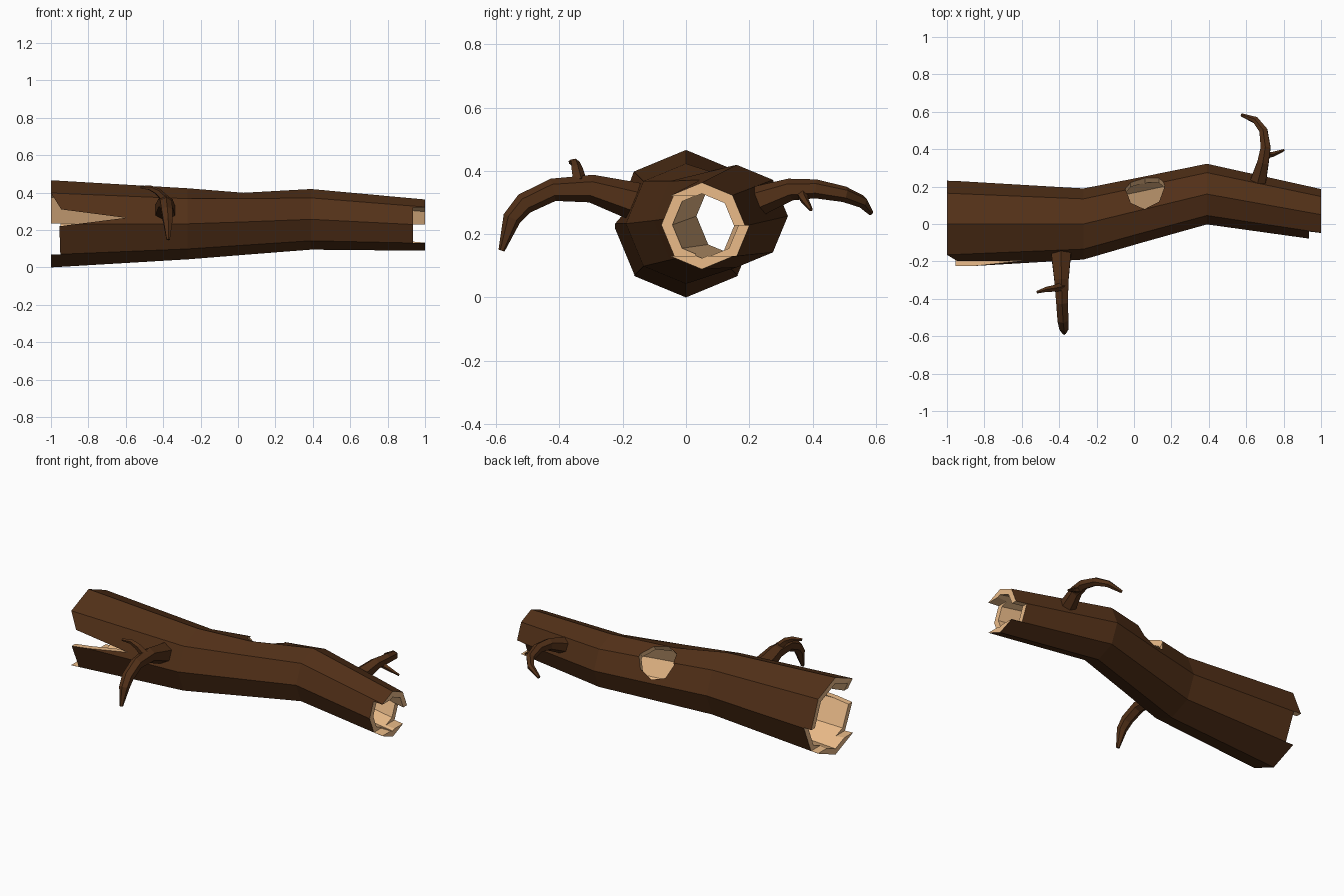
import bpy, bmesh
from math import sin, cos, pi
from mathutils import Vector

if "Cube" in bpy.data.objects:
    bpy.data.objects.remove(bpy.data.objects["Cube"])


def material(name, rgb):
    m = bpy.data.materials.new(name)
    m.diffuse_color = (*rgb, 1)
    m.use_nodes = True
    m.node_tree.nodes["Principled BSDF"].inputs["Base Color"].default_value = m.diffuse_color
    return m


BARK = material("bark", (0.085, 0.03, 0.009))
WOOD = material("bare_wood", (0.83, 0.5, 0.25))


def make_object(name, bm):
    bmesh.ops.recalc_face_normals(bm, faces=bm.faces)
    me = bpy.data.meshes.new(name)
    bm.to_mesh(me)
    bm.free()
    me.materials.append(BARK)
    me.materials.append(WOOD)
    ob = bpy.data.objects.new(name, me)
    bpy.context.collection.objects.link(ob)
    return ob


def bridge(bm, a, b, mat=0):
    n = len(a)
    for i in range(n):
        f = bm.faces.new((a[i], a[(i + 1) % n], b[(i + 1) % n], b[i]))
        f.material_index = mat


# hollow eight-sided trunk: x, centre y, centre z, radius, dip of the top ridge
STATIONS = [(-1, 0, 0.233, 0.233, 0), (-0.27, 0, 0.233, 0.19, 0),
            (0.03, 0.073, 0.243, 0.176, 0.02),
            (0.39, 0.16, 0.257, 0.162, 0), (1, 0.05, 0.226, 0.137, 0)]
WALL = 0.035
bm = bmesh.new()


def trunk_rings(inset):
    rings = []
    for x, y, z, r, dip in STATIONS:
        r -= inset
        rings.append([bm.verts.new((x, y + r * sin(k * pi / 4),
                                    z + r * cos(k * pi / 4) - (dip if k == 0 else 0)))
                      for k in range(8)])
    return rings


outer, inner = trunk_rings(0), trunk_rings(WALL)
for a, b in zip(outer, outer[1:]):
    bridge(bm, a, b, 0)
for a, b in zip(inner, inner[1:]):
    bridge(bm, a, b, 1)
for end in (0, -1):
    bridge(bm, outer[end], inner[end], 1)
trunk = make_object("hollow_trunk", bm)


def prism(name, points, offset):
    """Closed cutter: outline swept along an offset, all bare wood."""
    b = bmesh.new()
    lo = [b.verts.new(p) for p in points]
    hi = [b.verts.new(Vector(p) + Vector(offset)) for p in points]
    b.faces.new(lo)
    b.faces.new(hi)
    bridge(b, lo, hi)
    for f in b.faces:
        f.material_index = 1
    ob = make_object(name, b)
    ob.hide_render = True
    return ob


def side_notch(name, outline, y0, depth):
    return prism(name, [(x, y0, z) for x, z in outline], (0, depth, 0))


def box(x0, x1, z0, z1):
    return [(x0, z0), (x1, z0), (x1, z1), (x0, z1)]


# broken ends, long split and knot hole
split = [(-1.1, 0.398), (-1.0, 0.398), (-0.945, 0.31), (-0.6, 0.265),
         (-0.955, 0.22), (-0.95, 0.07), (-1.1, 0.07)]
d = Vector((0, 0.69, 0.724)).normalized()
side = Vector((1, 0, 0))
up = d.cross(side)
c = Vector((0.058, 0.08, 0.245)) + d * 0.06
knot = [c + 0.107 * (side * cos(k * pi / 4) + up * sin(k * pi / 4)) for k in range(8)]
cutters = [
    side_notch("split_cutter", split, -0.5, 0.47),
    side_notch("left_back_cutter", box(-1.1, -0.95, 0.07, 0.236), 0.03, 0.5),
    side_notch("right_front_cutter", box(0.935, 1.1, 0.131, 0.32), -0.4, 0.43),
    side_notch("right_back_cutter", box(0.935, 1.1, 0.131, 0.228), 0.07, 0.4),
    prism("knot_cutter", knot, d * 0.3),
]
bpy.context.view_layer.objects.active = trunk
for cut in cutters:
    m = trunk.modifiers.new(cut.name, 'BOOLEAN')
    m.operation = 'DIFFERENCE'
    m.solver = 'EXACT'
    m.object = cut
    bpy.ops.object.modifier_apply(modifier=m.name)
for cut in cutters:
    bpy.data.objects.remove(cut)


def branch(name, path, sides):
    """Tapered faceted tube along (x, y, z, radius) points."""
    b = bmesh.new()
    pts = [Vector(p[:3]) for p in path]
    n = Vector((0, 0, 1))
    rings = []
    for i, p in enumerate(pts):
        t = (pts[min(i + 1, len(pts) - 1)] - pts[max(i - 1, 0)]).normalized()
        n = (n - t * n.dot(t)).normalized()
        s = t.cross(n)
        rings.append([b.verts.new(p + path[i][3] * (n * cos(2 * pi * k / sides)
                                                    + s * sin(2 * pi * k / sides)))
                      for k in range(sides)])
    for r0, r1 in zip(rings, rings[1:]):
        bridge(b, r0, r1)
    b.faces.new(rings[0])
    b.faces.new(rings[-1])
    return make_object(name, b)


# curved branches with their twigs
branch("front_branch", [(-0.39, -0.15, 0.3, 0.062), (-0.388, -0.3, 0.344, 0.044),
                        (-0.385, -0.42, 0.34, 0.036), (-0.38, -0.51, 0.297, 0.034),
                        (-0.375, -0.55, 0.25, 0.029), (-0.373, -0.583, 0.148, 0.01)], 6)
branch("front_twig", [(-0.385, -0.335, 0.36, 0.024), (-0.43, -0.345, 0.405, 0.019),
                      (-0.47, -0.35, 0.425, 0.014), (-0.52, -0.365, 0.428, 0.007)], 5)
branch("back_branch", [(0.66, 0.215, 0.3, 0.05), (0.69, 0.33, 0.341, 0.035),
                       (0.704, 0.41, 0.343, 0.03), (0.692, 0.5, 0.326, 0.025),
                       (0.65, 0.555, 0.303, 0.02), (0.575, 0.583, 0.268, 0.009)], 6)
branch("back_twig", [(0.69, 0.365, 0.335, 0.021), (0.74, 0.372, 0.312, 0.014),
                     (0.802, 0.395, 0.277, 0.006)], 5)
